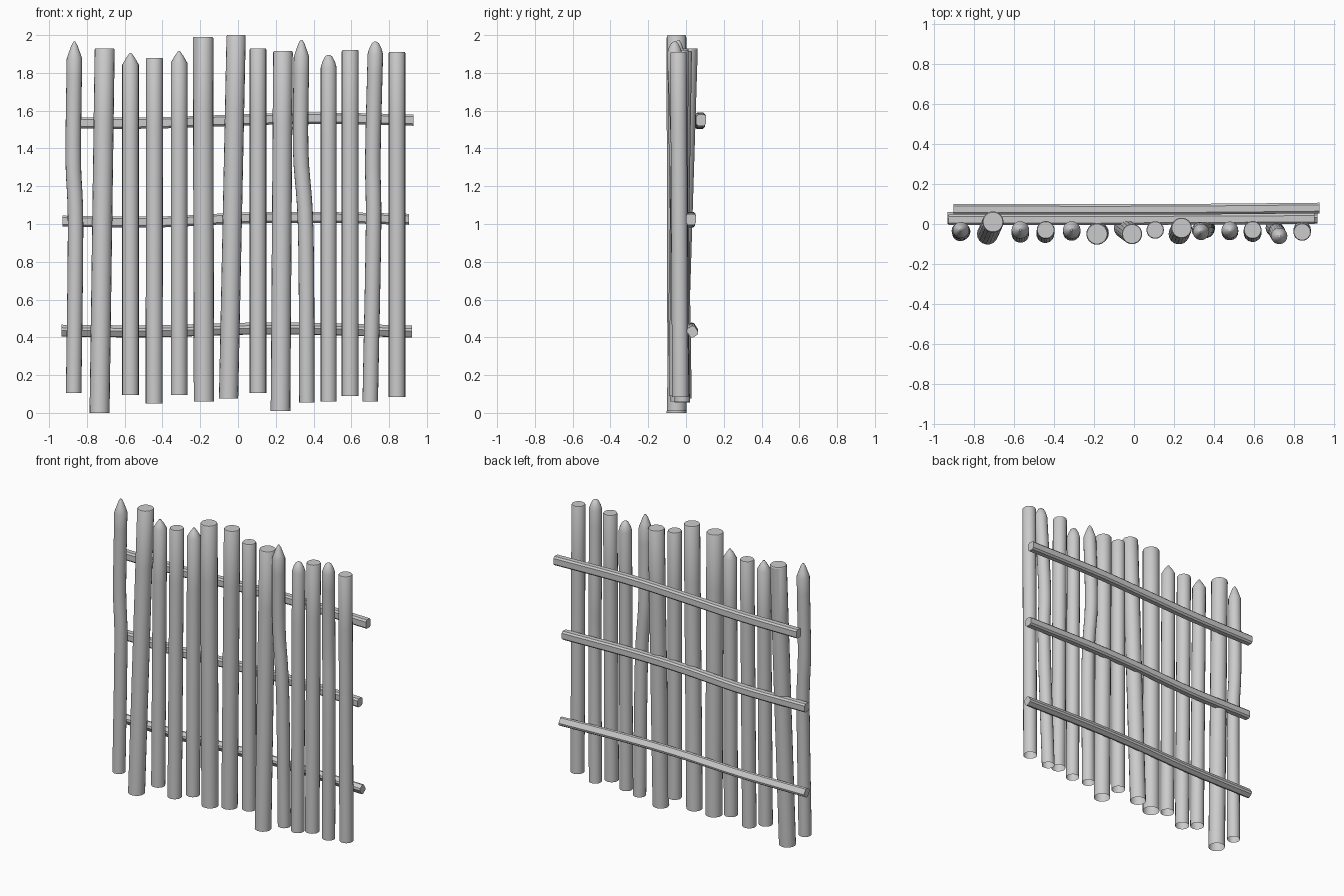
import bpy
import bmesh
import math
from mathutils import Vector

default_cube = bpy.data.objects.get("Cube")
if default_cube:
    bpy.data.objects.remove(default_cube, do_unlink=True)

wood = bpy.data.materials.new("pale grey wood")
wood.use_nodes = True
grey = (0.6, 0.6, 0.6, 1.0)
wood.diffuse_color = grey
wood.node_tree.nodes["Principled BSDF"].inputs["Base Color"].default_value = grey


def smooth_path(points, steps):
    """Catmull-Rom curve through the given points."""
    pts = [Vector(p) for p in points]
    pts = [2 * pts[0] - pts[1]] + pts + [2 * pts[-1] - pts[-2]]
    path = []
    for a, b, c, d in zip(pts, pts[1:], pts[2:], pts[3:]):
        for i in range(steps):
            t = i / steps
            path.append(0.5 * (2 * b + (c - a) * t + (2 * a - 5 * b + 4 * c - d) * t ** 2
                               + (3 * b - a - 3 * c + d) * t ** 3))
    return path + [pts[-2]]


def sweep(name, rings, cap_start, cap_end):
    """Join equal rings of points into a smooth-shaded tube."""
    bm = bmesh.new()
    loops = [[bm.verts.new(p) for p in ring] for ring in rings]
    n = len(loops[0])
    for low, high in zip(loops, loops[1:]):
        for i in range(n):
            j = (i + 1) % n
            bm.faces.new((low[i], low[j], high[j], high[i]))
    if cap_start:
        bm.faces.new(loops[0][::-1])
    if cap_end:
        bm.faces.new(loops[-1])
    mesh = bpy.data.meshes.new(name)
    bm.to_mesh(mesh)
    bm.free()
    mesh.materials.append(wood)
    obj = bpy.data.objects.new(name, mesh)
    bpy.context.collection.objects.link(obj)
    bpy.ops.object.select_all(action="DESELECT")
    obj.select_set(True)
    bpy.context.view_layer.objects.active = obj
    bpy.ops.object.shade_smooth_by_angle(angle=math.radians(32))
    return obj


def circle(center, radius, sides=18):
    turns = [math.tau * i / sides for i in range(sides)]
    return [center + Vector((math.cos(a), math.sin(a), 0)) * radius for a in turns]


# Top shapes as (radius factor, height above the shoulder)
TOPS = {
    "flat": [(1, 0), (0.93, 0.006)],
    "point": [(1, 0), (0.55, 0.035), (0.12, 0.062)],
    "long": [(1, 0), (0.75, 0.03), (0.4, 0.07), (0.12, 0.09)],
    "round": [(1, 0), (0.8, 0.03), (0.45, 0.058), (0.15, 0.066)],
}


def post(name, foot, head, radius, top, bend):
    foot, head = Vector(foot), Vector(head)
    profile = TOPS[top]
    head.z -= profile[-1][1]
    middle = [foot.lerp(head, t) + Vector((dx, dy, 0)) for t, dx, dy in bend]
    path = smooth_path([foot] + middle + [head], 5)
    rings = [circle(p, radius) for p in path[:-1]]
    rings += [circle(head + Vector((0, 0, h)), radius * f) for f, h in profile]
    sweep(name, rings, False, True)


# Upright posts, left to right: foot, head, radius, top shape
POSTS = [
    ((-.87, -.045, .105), (-.866, -.03, 1.965), .041, "long"),
    ((-.733, -.05, 0), (-.706, .01, 1.93), .053, "flat"),
    ((-.569, -.05, .095), (-.569, -.03, 1.905), .044, "point"),
    ((-.444, -.05, .05), (-.442, -.03, 1.88), .045, "flat"),
    ((-.312, -.04, .095), (-.312, -.03, 1.915), .044, "point"),
    ((-.18, -.045, .06), (-.185, -.05, 1.99), .054, "flat"),
    ((-.05, -.02, .075), (-.01, -.05, 2), .051, "flat"),
    ((.106, -.03, .105), (.106, -.03, 1.93), .044, "flat"),
    ((.225, -.05, .01), (.238, -.02, 1.915), .052, "flat"),
    ((.365, -.02, .055), (.336, -.04, 1.975), .041, "long"),
    ((.48, -.04, .06), (.48, -.03, 1.895), .042, "round"),
    ((.594, -.045, .09), (.594, -.03, 1.92), .045, "flat"),
    ((.7, -.02, .06), (.727, -.06, 1.965), .041, "round"),
    ((.842, -.03, .085), (.842, -.04, 1.91), .044, "flat"),
]
# Crooked posts: (fraction of height, x offset, y offset)
BENDS = {
    0: [(.5, .008, 0), (.7, -.005, 0)],
    9: [(.5, .008, 0), (.73, -.012, .005)],
    12: [(.5, .004, 0), (.7, -.005, .01)],
}
for i, (foot, head, radius, top) in enumerate(POSTS):
    post(f"post_{i + 1}", foot, head, radius, top, BENDS.get(i, []))


def rail(name, points, width, height, roll):
    """Wavy batten with a chamfered rectangular section."""
    w, h, c = width / 2, height / 2, width * 0.2
    section = [(w, c - h), (w, h - c), (w - c, h), (c - w, h),
               (-w, h - c), (-w, c - h), (c - w, -h), (w - c, -h)]
    co, si = math.cos(roll), math.sin(roll)
    section = [Vector((0, y * co - z * si, y * si + z * co)) for y, z in section]
    rings = [[p + s for s in section] for p in smooth_path(points, 6)]
    sweep(name, rings, True, True)


# Cross rails behind the posts
rail("top_rail", [(-.905, .073, 1.535), (-.45, .073, 1.535), (0, .073, 1.55),
                  (.4, .075, 1.56), (.93, .08, 1.55)], .053, .06, 0)
rail("middle_rail", [(-.93, .022, 1.015), (-.45, .022, 1.01), (0, .022, 1.03),
                     (.4, .024, 1.035), (.905, .026, 1.025)], .053, .058, 0)
rail("bottom_rail", [(-.935, .03, .435), (-.45, .03, .432), (0, .03, .445),
                     (.4, .032, .445), (.92, .034, .43)], .05, .056, math.radians(32))
